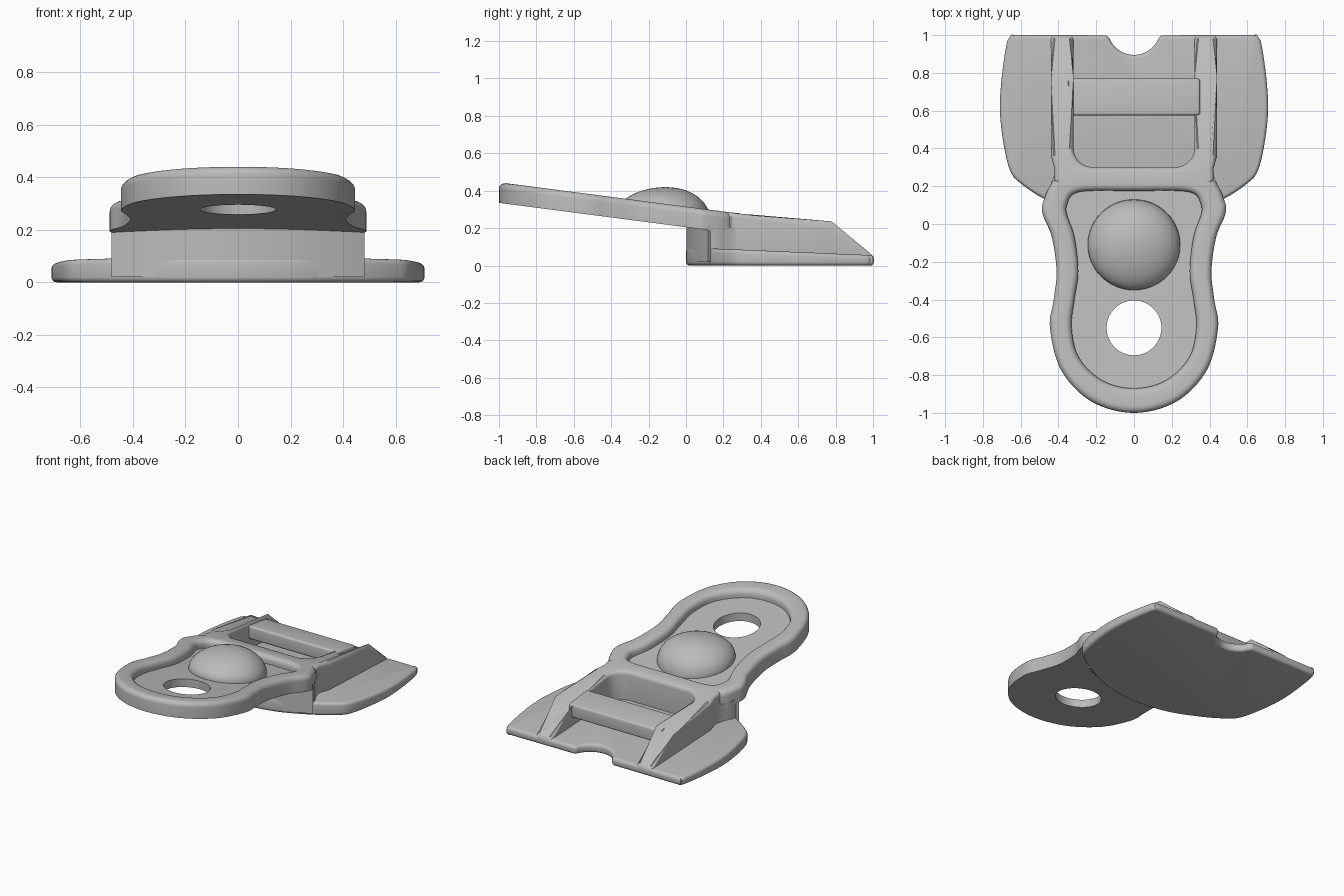
import bpy, bmesh, math
from mathutils import Vector

if "Cube" in bpy.data.objects:
    bpy.data.objects.remove(bpy.data.objects["Cube"], do_unlink=True)

grey = bpy.data.materials.new("plain_grey")
grey.use_nodes = True
grey.diffuse_color = (0.5, 0.5, 0.5, 1)
grey.node_tree.nodes["Principled BSDF"].inputs["Base Color"].default_value = (0.5, 0.5, 0.5, 1)


def lever_top(y):
    return 0.315 - 0.13 * y


def rail_top(y):
    return min(lever_top(y), 0.055 + 0.696 * (1 - y))


def finish(bm, name, bevel=0):
    bmesh.ops.recalc_face_normals(bm, faces=bm.faces)
    mesh = bpy.data.meshes.new(name)
    bm.to_mesh(mesh)
    bm.free()
    mesh.materials.append(grey)
    ob = bpy.data.objects.new(name, mesh)
    bpy.context.collection.objects.link(ob)
    bpy.ops.object.select_all(action='DESELECT')
    ob.select_set(True)
    bpy.context.view_layer.objects.active = ob
    if bevel:
        mod = ob.modifiers.new("rounded_edges", 'BEVEL')
        mod.width, mod.segments = bevel, 4
        mod.limit_method, mod.angle_limit = 'ANGLE', math.radians(50)
        mod.use_clamp_overlap = False
        bpy.ops.object.modifier_apply(modifier=mod.name)
    bpy.ops.object.shade_smooth_by_angle(angle=math.radians(35))
    return ob


def spline(pts, steps):
    """Smooth curve through a half outline whose ends lie on the mirror line."""
    p = [Vector(q) for q in pts]
    flip = lambda v: Vector((-v.x, v.y))
    p = [flip(p[1])] + p + [flip(p[-2])]
    out = []
    for a, b, c, d in zip(p, p[1:], p[2:], p[3:]):
        for i in range(steps):
            t = i / steps
            out.append(0.5 * (2 * b + (c - a) * t + (2 * a - 5 * b + 4 * c - d) * t * t
                              + (3 * b - a - 3 * c + d) * t ** 3))
    return out + [p[-2]]


def mirrored(half):
    """Close a half outline by mirroring it; points on the centre line stay single."""
    return list(half) + [Vector((-q[0], q[1])) for q in reversed(half) if abs(q[0]) > 1e-5]


def prism(name, outline, bottom, top, bevel=0, bend=None):
    """Upright solid over an outline, with a top height that follows y."""
    bm = bmesh.new()
    low = [bm.verts.new((q[0], q[1], 0)) for q in outline]
    high = [bm.verts.new((q[0], q[1], 1)) for q in outline]
    bm.faces.new(low)
    bm.faces.new(high)
    for i in range(len(low)):
        j = (i + 1) % len(low)
        bm.faces.new((low[i], low[j], high[j], high[i]))
    if bend:
        bmesh.ops.bisect_plane(bm, geom=bm.verts[:] + bm.edges[:] + bm.faces[:],
                               plane_co=(0, bend, 0), plane_no=(0, 1, 0))
    for v in bm.verts:
        v.co.z = top(v.co.y) if v.co.z > 0.5 else bottom(v.co.y)
    return finish(bm, name, bevel)


# Base plate with bowed sides and a round notch in the back edge
side = spline([(0, 0), (0.25, 0.035), (0.47, 0.13), (0.6, 0.215), (0.655, 0.28), (0.69, 0.42),
               (0.71, 0.6), (0.7, 0.78), (0.675, 0.95), (0.66, 0.985), (0.635, 1), (0.4, 1), (0, 1)], 4)
side = [q for q in side if not (q.y > 0.9 and q.x < 0.39)]
notch = [(0.14 * math.cos(a), 1.035 - 0.14 * math.sin(a))
         for a in [math.radians(15 + 75 * i / 8) for i in range(9)]]
notch[-1] = (0, notch[-1][1])
prism("base_plate", mirrored(side + [Vector(q) for q in notch]),
      lambda y: 0, lambda y: 0.097 - 0.042 * y, 0.02)

# Solid riser joining the base to the lever
riser = spline([(0, 0.002), (0.25, 0.037), (0.47, 0.13)], 4)[:9]
riser += [Vector(q) for q in ((0.47, 0.16), (0.445, 0.2), (0.425, 0.25), (0.42, 0.28), (0.36, 0.298))]
prism("riser", mirrored(riser), lambda y: 0.02, lambda y: lever_top(y) - 0.08)

# Lever: a rounded rim around a sunken floor with a through hole
outer = mirrored(spline([(0, -1), (0.225, -0.94), (0.385, -0.775), (0.445, -0.55), (0.425, -0.4),
                         (0.41, -0.25), (0.435, -0.07), (0.483, 0.05), (0.48, 0.12), (0.42, 0.235),
                         (0.3, 0.285), (0, 0.285)], 8))
inner = mirrored(spline([(0, -0.87), (0.165, -0.83), (0.29, -0.71), (0.33, -0.55), (0.315, -0.4),
                         (0.295, -0.25), (0.315, -0.07), (0.355, 0.05), (0.355, 0.1), (0.325, 0.155),
                         (0.24, 0.175), (0, 0.175)], 8))
centre = Vector((0, -0.55))
hole = [centre + (q - centre).normalized() * 0.145 for q in inner]
arc = [math.radians(90 * i / 5) for i in range(6)]
r = 0.035
shoulder = [(0.3 * (1 - math.cos(a)), -r * (1 - math.sin(a))) for a in arc]
section = [(0, -0.11)] + shoulder + [(1 - w, h) for w, h in reversed(shoulder)] + [(1, -0.055)]
rings = [([o.lerp(i, w) for o, i in zip(outer, inner)], h) for w, h in section]
rings += [(hole, -0.055), (hole, -0.11)]
bm = bmesh.new()
loops = [[bm.verts.new((q.x, q.y, lever_top(q.y) + h)) for q in ring] for ring, h in rings]
for a, b in zip(loops, loops[1:] + loops[:1]):
    for i in range(len(a)):
        j = (i + 1) % len(a)
        bm.faces.new((a[i], a[j], b[j], b[i]))
finish(bm, "lever")

# Domed button on the lever floor
bm = bmesh.new()
bmesh.ops.create_uvsphere(bm, u_segments=48, v_segments=24, radius=1)
bmesh.ops.delete(bm, geom=[v for v in bm.verts if v.co.z < -0.2], context='VERTS')
for v in bm.verts:
    x, y, z = v.co
    v.co = (0.245 * x, -0.11 + 0.24 * y, lever_top(-0.11 + 0.24 * y * (1 - max(z, 0))) - 0.055 + 0.145 * z)
finish(bm, "dome_button")

# Two side rails and the cross piece behind the lever, with a rounded inner corner
fillet = [Vector((0.22 + 0.1 * math.cos(a), 0.4 - 0.1 * math.sin(a))) for a in arc]
frame = [Vector(q) for q in ((0, 0.2), (0.4, 0.2), (0.425, 0.24), (0.42, 0.29), (0.44, 0.36),
                             (0.44, 1), (0.32, 1))] + fillet + [Vector((0, 0.3))]
prism("side_rails", mirrored(frame), lambda y: 0.005, rail_top, 0.022, bend=0.77)

# Strap bar between the rails
bar = [(-0.35, 0.575), (0.35, 0.575), (0.35, 0.77), (-0.35, 0.77)]
prism("strap_bar", bar, lambda y: lever_top(y) - 0.1, lambda y: lever_top(y) - 0.008, 0.015)
